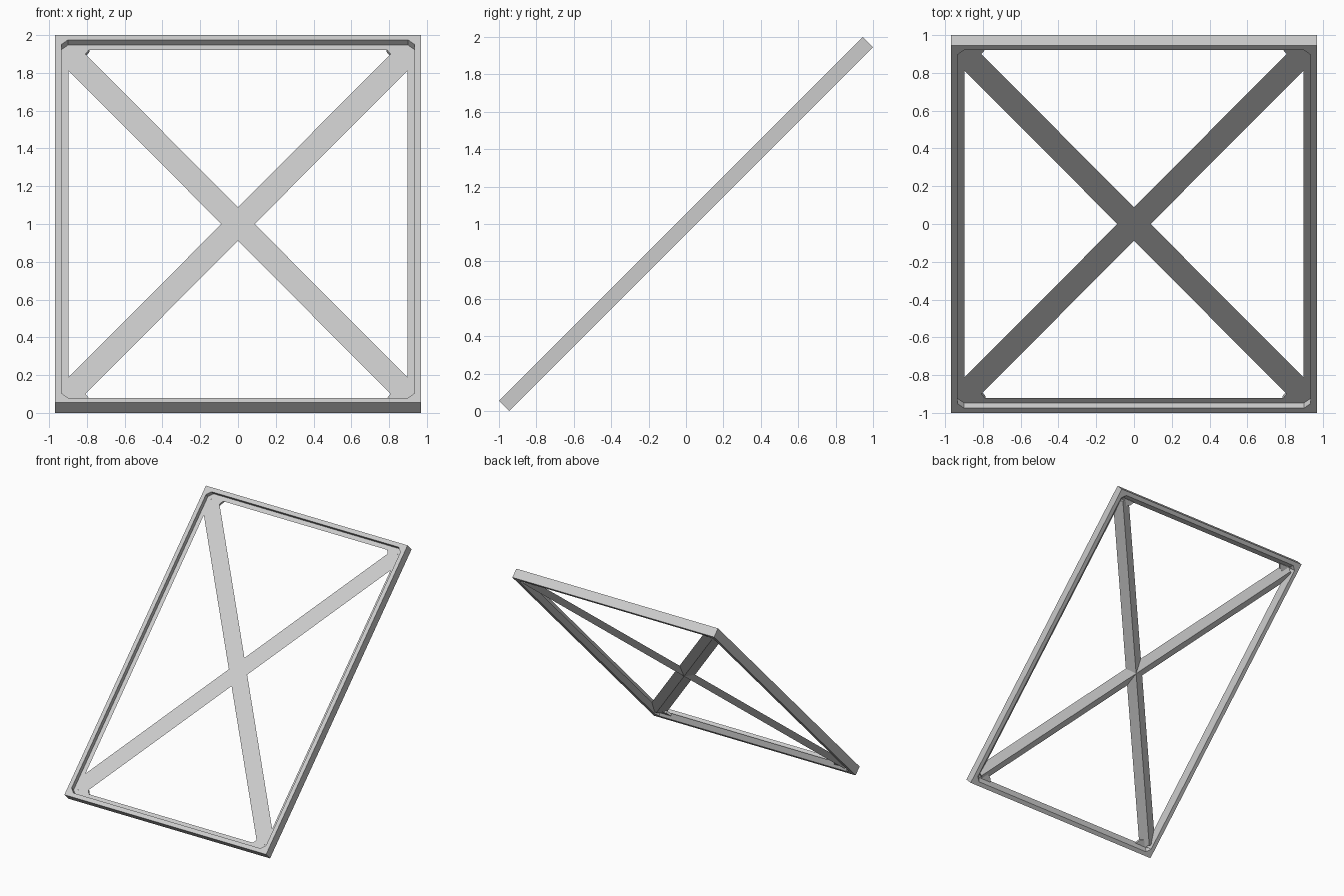
import bpy, bmesh
from math import radians
from mathutils import Matrix, Vector

if "Cube" in bpy.data.objects:
    bpy.data.objects.remove(bpy.data.objects["Cube"])

grey = bpy.data.materials.new("light_grey")
grey.use_nodes = True
colour = (0.6, 0.6, 0.6, 1)
grey.diffuse_color = colour
grey.node_tree.nodes["Principled BSDF"].inputs["Base Color"].default_value = colour

# Everything is built flat, then tilted back to stand on its lower edge
TILT = Matrix.Translation((0, 0, 1)) @ Matrix.Rotation(radians(45), 4, 'X')
HX, HY, HZ = 0.97, 1.375, 0.039


def finish(name, bm):
    bmesh.ops.remove_doubles(bm, verts=bm.verts, dist=0.0001)
    bmesh.ops.recalc_face_normals(bm, faces=bm.faces)
    bm.transform(TILT)
    mesh = bpy.data.meshes.new(name)
    bm.to_mesh(mesh)
    bm.free()
    mesh.materials.append(grey)
    bpy.context.collection.objects.link(bpy.data.objects.new(name, mesh))


def loft(bm, rings, closed=False):
    """Join rings of points with quads; cap the ends unless closed."""
    loops = [[bm.verts.new(p) for p in ring] for ring in rings]
    pairs = list(zip(loops, loops[1:]))
    if closed:
        pairs.append((loops[-1], loops[0]))
    for a, b in pairs:
        for i in range(len(a)):
            j = (i + 1) % len(a)
            bm.faces.new((a[i], a[j], b[j], b[i]))
    if not closed:
        bm.faces.new(loops[0])
        bm.faces.new(loops[-1])


def rectangle(inset, cut, z):
    """Rectangle inset from the outline, with its corners cut off."""
    x, y = HX - inset, HY - inset
    points = []
    for sx, sy in ((1, 1), (-1, 1), (-1, -1), (1, -1)):
        pair = [(sx * x, sy * (y - cut), z), (sx * (x - cut), sy * y, z)]
        points += pair if sx == sy else pair[::-1]
    return points


# Frame: rim, recess wall, ledge and bevelled underside
bm = bmesh.new()
loft(bm, [rectangle(0, 0, HZ), rectangle(0.035, 0.035, HZ),
          rectangle(0.035, 0.035, 0), rectangle(0.072, 0, 0),
          rectangle(0.035, 0.035, -HZ), rectangle(0, 0, -HZ)], closed=True)
finish("frame", bm)

# Diagonal braces: flat on top, ridged below
for side, name in ((1, "brace_rising_left"), (-1, "brace_rising_right")):
    end = Vector((side * 0.905, 1.285, 0))
    across = Vector((-end.y, end.x, 0)).normalized() * 0.072
    ridge = Vector((0, 0, -0.038))
    bm = bmesh.new()
    loft(bm, [[c + across, c - across, c + ridge] for c in (-end, end)])
    finish(name, bm)

# Small gusset in each corner
gusset = [(0.785, 1.31), (0.81, 1.27), (0.86, 1.25), (0.91, 1.31)]
for sx, x_name in ((1, "left"), (-1, "right")):
    for sy, y_name in ((1, "upper"), (-1, "lower")):
        bm = bmesh.new()
        loft(bm, [[(sx * x, sy * y, z) for x, y in gusset] for z in (0, -0.02)])
        finish(f"gusset_{y_name}_{x_name}", bm)
